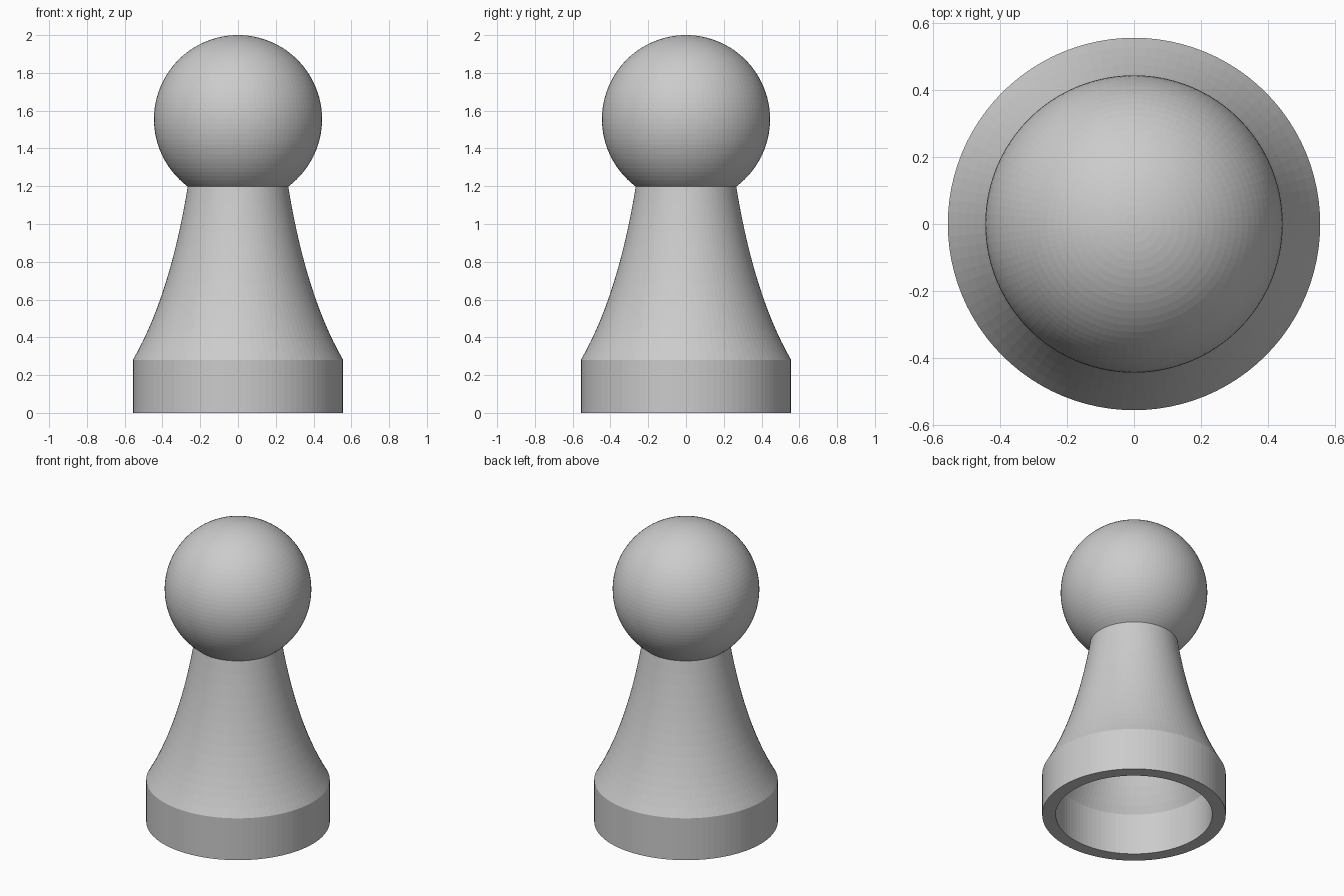
import bpy, bmesh
from math import sin, cos, asin, pi, tau
from mathutils import Vector

if "Cube" in bpy.data.objects:
    bpy.data.objects.remove(bpy.data.objects["Cube"])

SEGMENTS = 96
HEAD_Z = 1.555


def flare(start, control, end, steps=14):
    # Quadratic curve from the base up to the neck, as (radius, height) points
    pts = []
    for i in range(steps + 1):
        t = i / steps
        pts.append([(1 - t) ** 2 * a + 2 * t * (1 - t) * b + t * t * c
                    for a, b, c in zip(start, control, end)])
    return pts


def ball(radius, neck_radius, steps=40):
    # Arc from just above the neck to the pole
    first = asin(neck_radius / radius)
    pts = []
    for i in range(1, steps + 1):
        a = first + (pi - first) * i / steps
        r = 0.0 if i == steps else radius * sin(a)
        pts.append([r, HEAD_Z - radius * cos(a)])
    return pts


def revolve(name, profile):
    bm = bmesh.new()
    verts = [bm.verts.new(Vector((r, 0, z))) for r, z in profile]
    edges = [bm.edges.new(pair) for pair in zip(verts, verts[1:])]
    bmesh.ops.spin(bm, geom=verts + edges, cent=(0, 0, 0), axis=(0, 0, 1),
                   angle=tau, steps=SEGMENTS, use_merge=False)
    bmesh.ops.remove_doubles(bm, verts=bm.verts, dist=1e-4)
    bmesh.ops.recalc_face_normals(bm, faces=bm.faces)
    mesh = bpy.data.meshes.new(name)
    bm.to_mesh(mesh)
    bm.free()
    obj = bpy.data.objects.new(name, mesh)
    bpy.context.collection.objects.link(obj)
    return obj


# Outer skin: straight base, flared body, round head
outer = [[0.557, 0.0]] + flare((0.557, 0.28), (0.36, 0.62), (0.266, 1.198))
outer += ball(0.445, 0.266)

# Inner skin: the same shape, a wall thickness inside
inner = [[0.475, 0.0]] + flare((0.475, 0.275), (0.285, 0.60), (0.188, 1.242))
inner += ball(0.365, 0.188)

# One hollow shell, open underneath, with the rim joining both skins
revolve("hollow_game_piece", outer[::-1] + inner)
